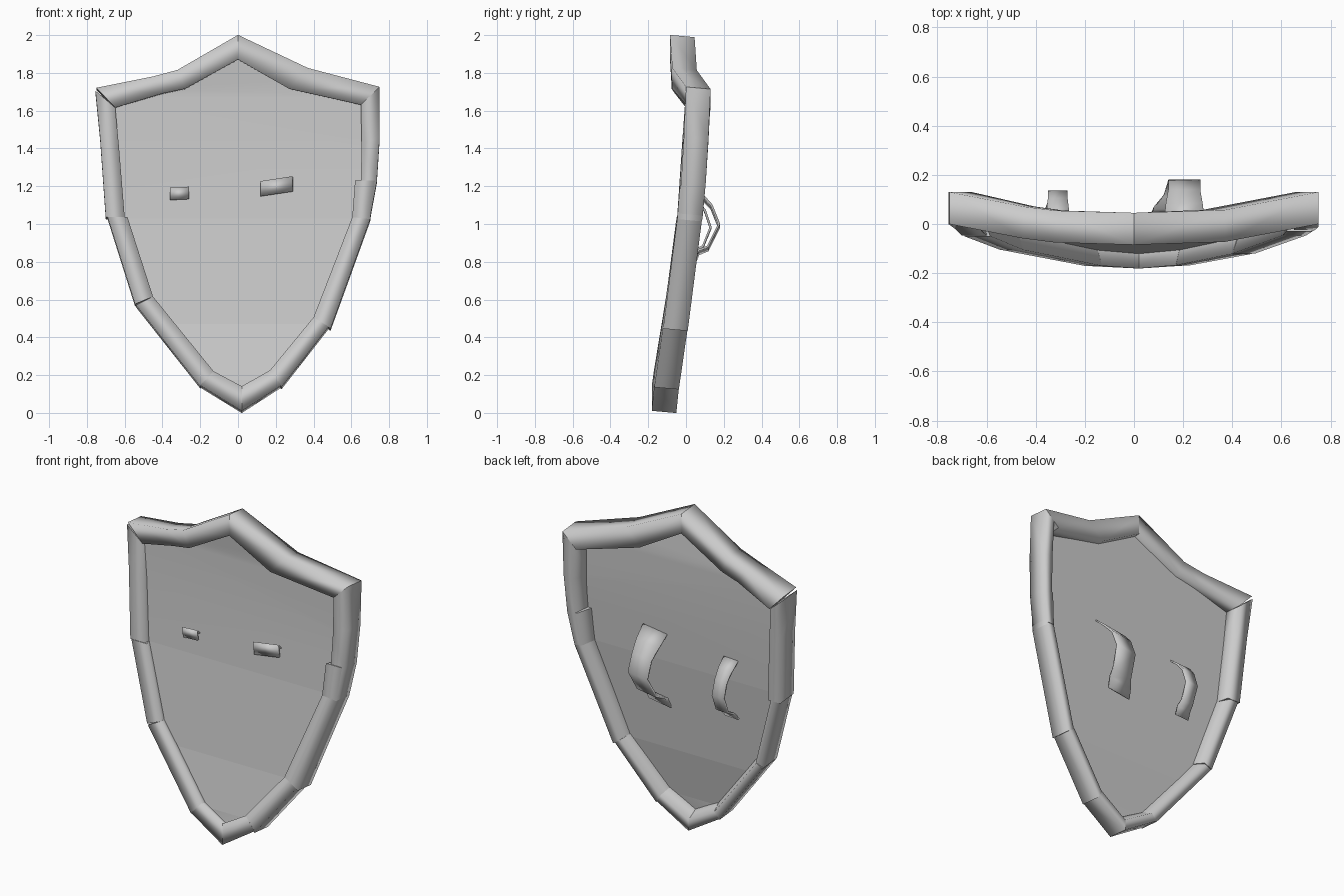
import bpy, bmesh, math

if "Cube" in bpy.data.objects:
    bpy.data.objects.remove(bpy.data.objects["Cube"])

steel = bpy.data.materials.new("grey_steel")
steel.diffuse_color = (0.6, 0.6, 0.6, 1)
steel.use_nodes = True
steel.node_tree.nodes["Principled BSDF"].inputs["Base Color"].default_value = steel.diffuse_color


def bow(x, z):
    """Depth of the curved, backward-leaning rim."""
    return 0.2 * x * x + 0.052 * z - 0.12


def finish(name, bm, angle):
    bmesh.ops.recalc_face_normals(bm, faces=bm.faces)
    mesh = bpy.data.meshes.new(name)
    bm.to_mesh(mesh)
    bm.free()
    mesh.materials.append(steel)
    ob = bpy.data.objects.new(name, mesh)
    bpy.context.collection.objects.link(ob)
    bpy.context.view_layer.objects.active = ob
    ob.select_set(True)
    bpy.ops.object.shade_smooth_by_angle(angle=math.radians(angle))
    ob.select_set(False)
    return ob


# rim lengths: back taper, then stations of outer x, outer z, inner x, inner z
RIM = {
    "rim_top_left": (.08, [(0, 1.995, 0, 1.865), (-.32, 1.81, -.28, 1.71),
                           (-.45, 1.775, -.4, 1.685), (-.75, 1.715, -.65, 1.61)]),
    "rim_top_right": (.08, [(0, 1.995, 0, 1.865), (.37, 1.82, .27, 1.71), (.75, 1.72, .65, 1.625)]),
    "rim_upper_left": (.15, [(-.755, 1.70, -.65, 1.61), (-.73, 1.45, -.63, 1.4),
                             (-.70, 1.03, -.60, 1.03)]),
    "rim_upper_right": (.4, [(.75, 1.72, .65, 1.625), (.75, 1.45, .655, 1.42),
                             (.735, 1.22, .65, 1.22), (.70, 1.03, .63, 1.03)]),
    "rim_middle_right": (.5, [(.725, 1.225, .62, 1.225), (.70, 1.02, .605, 1.03)]),
    "rim_middle_left": (.45, [(-.69, 1.03, -.585, 1.03), (-.545, .57, -.45, .61)]),
    "rim_lower_right": (.5, [(.70, 1.02, .605, 1.03), (.49, .44, .40, .5)]),
    "rim_lower_left": (.5, [(-.54, .565, -.45, .61), (-.20, .135, -.13, .215)]),
    "rim_base_right": (.5, [(.48, .45, .40, .5), (.23, .13, .17, .22)]),
    "rim_tip_left": (.5, [(-.20, .14, -.13, .215), (.02, .005, .02, .135)]),
    "rim_tip_right": (.5, [(.23, .14, .17, .22), (.02, .005, .02, .135)]),
}
D, LEAN = 0.065, 0.006
for name, (taper, stations) in RIM.items():
    bm = bmesh.new()
    rings = []
    for ox, oz, ix, iz in stations:
        y = bow((ox + ix) / 2, (oz + iz) / 2)
        bx, bz = ix + (ox - ix) * taper, iz + (oz - iz) * taper
        ring = [(ox, y - D, oz + LEAN), (ox, y + D, oz - LEAN),
                (bx, y + D, bz - LEAN), (ix, y - D, iz + LEAN)]
        rings.append([bm.verts.new(p) for p in ring])
    for a, b in zip(rings, rings[1:]):
        for k in range(4):
            n = (k + 1) % 4
            bm.faces.new((a[k], a[n], b[n], b[k]))
    bm.faces.new(rings[0])
    bm.faces.new(rings[-1])
    rim = finish(name, bm, 130)
    # keep the section ends crisp
    for poly in rim.data.polygons[-2:]:
        poly.use_smooth = False

# panel filling the rim: straight across, gently curved from tip to apex
outline = [(0, 1.91), (-.3, 1.76), (-.42, 1.72), (-.69, 1.66), (-.67, 1.4), (-.64, 1.03), (-.49, .59),
           (-.16, .175), (.02, .08), (.2, .175), (.44, .47), (.65, 1.03), (.68, 1.22),
           (.70, 1.43), (.70, 1.67), (.32, 1.76)]
PROFILE = [(.08, -.125), (.175, -.11), (.47, -.06), (1.03, -.002), (1.4, .02), (1.67, .025), (1.92, .0)]


def panel_depth(z):
    for (z0, y0), (z1, y1) in zip(PROFILE, PROFILE[1:]):
        if z <= z1:
            return y0 + (y1 - y0) * (z - z0) / (z1 - z0)
    return PROFILE[-1][1]


bm = bmesh.new()
bm.faces.new([bm.verts.new((x, 0, z)) for x, z in outline])
for z, _ in PROFILE[1:-1]:
    bmesh.ops.bisect_plane(bm, geom=bm.verts[:] + bm.edges[:] + bm.faces[:],
                           plane_co=(0, 0, z), plane_no=(0, 0, 1))
bmesh.ops.triangulate(bm, faces=bm.faces)
for v in bm.verts:
    v.co.y = panel_depth(v.co.z)
finish("shield_panel", bm, 40)


# arm straps: bent bands on the back whose upper ends pass through the panel
def strap(name, cx, widths, tilt, path):
    bm = bmesh.new()
    rows = []
    for (y, z, dx), w in zip(path, widths):
        rows.append([bm.verts.new((cx + dx + s * w / 2, y, z + s * w / 2 * tilt)) for s in (-1, 1)])
    for a, b in zip(rows, rows[1:]):
        bm.faces.new((a[0], a[1], b[1], b[0]))
    ob = finish(name, bm, 50)
    mod = ob.modifiers.new("thickness", 'SOLIDIFY')
    mod.thickness = 0.012
    mod.offset = 0


strap("strap_right", .205, (.17, .17, .15, .13, .13, .13, .15, .15), .15,
      [(-.01, 1.16, 0), (-.02, 1.235, 0), (.08, 1.15, 0), (.135, 1.09, 0),
       (.175, .99, 0), (.115, .87, -.02), (.065, .85, -.05), (.04, .79, -.06)])
strap("strap_left", -.31, (.1, .1, .09, .08, .08, .08, .09, .09), .05,
      [(-.015, 1.13, 0), (-.025, 1.19, 0), (.06, 1.12, 0), (.1, 1.07, 0),
       (.13, .98, 0), (.09, .88, 0), (.05, .86, -.01), (.02, .82, -.02)])
